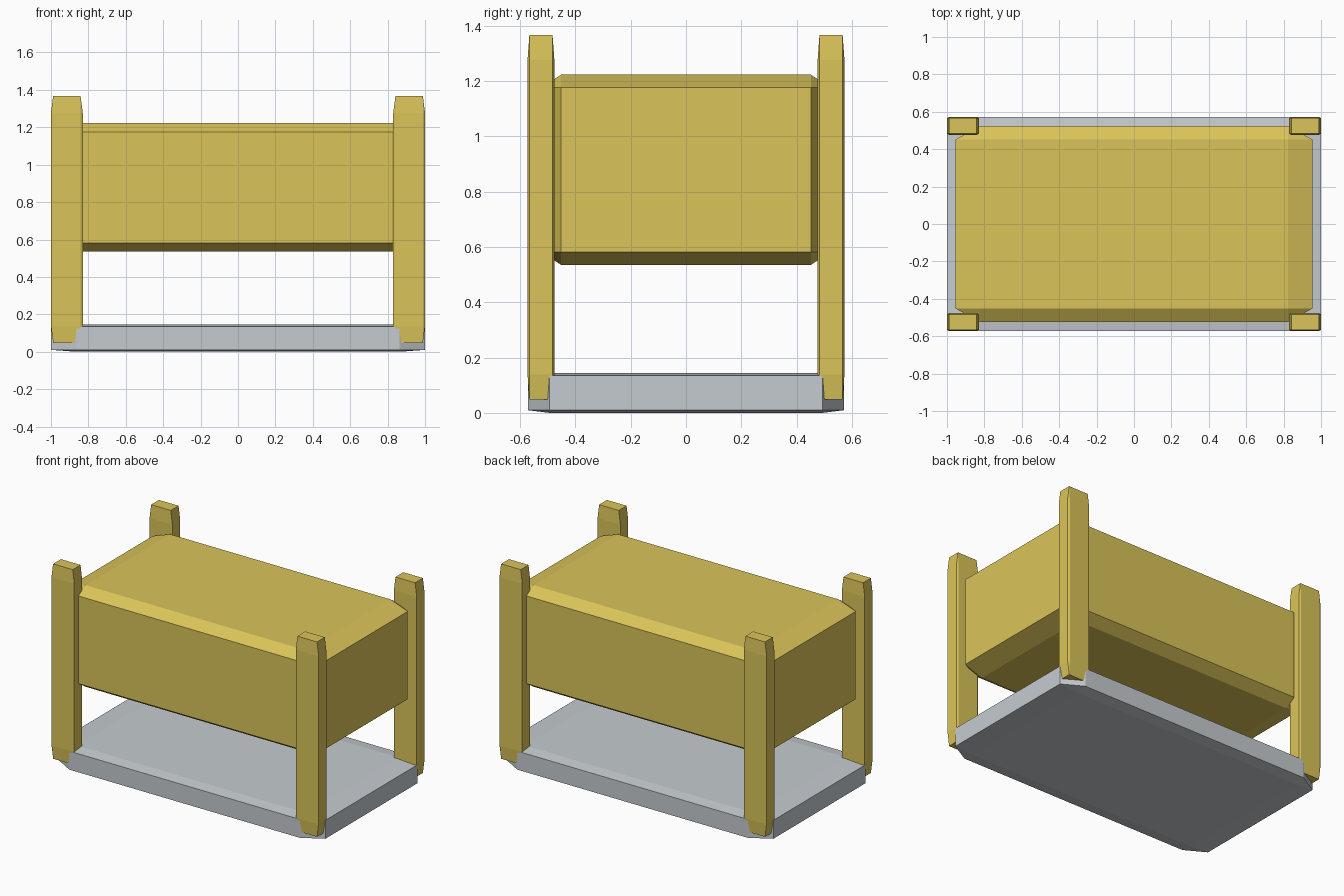
import bpy
import bmesh
from mathutils import Matrix, Vector

cube = bpy.data.objects.get("Cube")
if cube:
    bpy.data.objects.remove(cube, do_unlink=True)


def make_material(name, rgb):
    mat = bpy.data.materials.new(name)
    mat.use_nodes = True
    color = (*rgb, 1.0)
    mat.diffuse_color = color
    mat.node_tree.nodes["Principled BSDF"].inputs["Base Color"].default_value = color
    return mat


yellow = make_material("mustard yellow", (0.70, 0.55, 0.10))
grey = make_material("light grey", (0.56, 0.60, 0.63))

BEVEL = 0.137  # chamfer as a share of each half size


def chamfered_block(name, low, high, mat):
    """Chamfer a cube, then stretch it, so chamfers stretch with the block."""
    low, high = Vector(low), Vector(high)
    bm = bmesh.new()
    bmesh.ops.create_cube(bm, size=2)
    bmesh.ops.bevel(bm, geom=bm.edges[:], offset=BEVEL, segments=1,
                    affect='EDGES', profile=0.5)
    bm.transform(Matrix.Diagonal((*((high - low) / 2), 1)))
    bmesh.ops.recalc_face_normals(bm, faces=bm.faces[:])
    mesh = bpy.data.meshes.new(name)
    bm.to_mesh(mesh)
    bm.free()
    mesh.materials.append(mat)
    obj = bpy.data.objects.new(name, mesh)
    obj.location = (low + high) / 2
    bpy.context.collection.objects.link(obj)
    return obj


# Base slab and raised box
chamfered_block("base_slab", (-1, -0.572, 0), (1, 0.572, 0.145), grey)
chamfered_block("box_body", (-0.955, -0.523, 0.535), (0.955, 0.523, 1.223), yellow)

# Corner posts
for side, sx in (("left", 1), ("right", -1)):
    for end, sy in (("front", -1), ("back", 1)):
        xs = sorted((sx * 0.83, sx * 1.0))
        ys = sorted((sy * 0.476, sy * 0.573))
        chamfered_block(f"{end}_{side}_post", (xs[0], ys[0], 0.048),
                        (xs[1], ys[1], 1.367), yellow)
